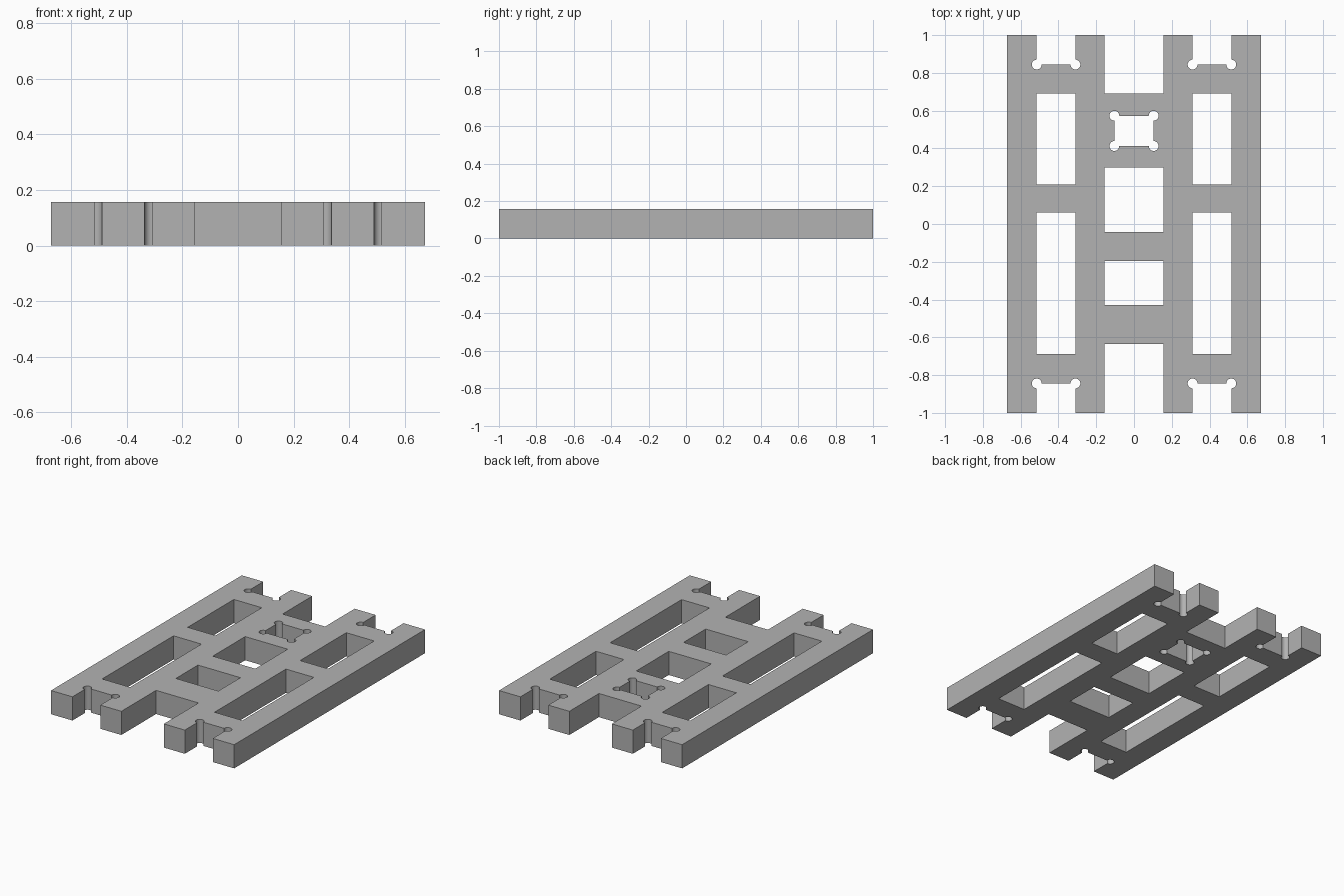
import bpy
import bmesh
import math
from mathutils import Matrix, Vector

cube = bpy.data.objects.get("Cube")
if cube:
    bpy.data.objects.remove(cube, do_unlink=True)

HALF_W, HALF_L, HEIGHT = 0.672, 1.0, 0.157
SLOT_IN, SLOT_OUT = 0.31, 0.515      # side slots, in x
GAP = 0.156                          # half width of the central gap
NOTCH = 0.844                        # depth of the end notches, in y
HOLE_R = 0.026
BEYOND = 1.2


def add_box(bm, x0, x1, y0, y1, z0, z1):
    size = Vector((x1 - x0, y1 - y0, z1 - z0))
    centre = Vector((x0 + x1, y0 + y1, z0 + z1)) / 2
    bmesh.ops.create_cube(bm, size=1, matrix=Matrix.Translation(centre) @ Matrix.Diagonal(size).to_4x4())


def add_pocket(bm, x0, x1, y0, y1):
    add_box(bm, x0, x1, y0, y1, -0.1, HEIGHT + 0.1)


def add_hole(bm, x, y):
    bmesh.ops.create_cone(bm, cap_ends=True, segments=32, radius1=HOLE_R, radius2=HOLE_R,
                          depth=0.5, matrix=Matrix.Translation((x, y, HEIGHT / 2)))


def to_object(bm, name):
    mesh = bpy.data.meshes.new(name)
    bm.to_mesh(mesh)
    bm.free()
    obj = bpy.data.objects.new(name, mesh)
    bpy.context.collection.objects.link(obj)
    return obj


# Solid plate
bm = bmesh.new()
add_box(bm, -HALF_W, HALF_W, -HALF_L, HALF_L, 0, HEIGHT)
plate = to_object(bm, "slotted_plate")

# Rectangular openings: side slots and end notches, then the central column
bm = bmesh.new()
for x0, x1 in ((SLOT_IN, SLOT_OUT), (-SLOT_OUT, -SLOT_IN)):
    for y0, y1 in ((NOTCH, BEYOND), (0.208, 0.692), (-0.689, 0.06), (-BEYOND, -NOTCH)):
        add_pocket(bm, x0, x1, y0, y1)
for y0, y1 in ((0.69, BEYOND), (-0.042, 0.298), (-0.197, -0.429)[::-1], (-BEYOND, -0.636)):
    add_pocket(bm, -GAP, GAP, y0, y1)
SQUARE_X, SQUARE_Y = 0.104, (0.413, 0.573)
add_pocket(bm, -SQUARE_X, SQUARE_X, *SQUARE_Y)
pockets = to_object(bm, "pocket_cutter")

# Round corner reliefs
bm = bmesh.new()
for side in (-1, 1):
    for y in (-NOTCH, NOTCH):
        for x in (SLOT_IN, SLOT_OUT):
            add_hole(bm, side * x, y)
    for y in SQUARE_Y:
        add_hole(bm, side * SQUARE_X, y)
holes = to_object(bm, "corner_hole_cutter")

# Cut the plate and bake the result
for cutter in (pockets, holes):
    cutter.hide_render = True
    mod = plate.modifiers.new(cutter.name, 'BOOLEAN')
    mod.operation = 'DIFFERENCE'
    mod.solver = 'EXACT'
    mod.object = cutter
depsgraph = bpy.context.evaluated_depsgraph_get()
baked = bpy.data.meshes.new_from_object(plate.evaluated_get(depsgraph))
plate.modifiers.clear()
plate.data = baked
for cutter in (pockets, holes):
    bpy.data.objects.remove(cutter, do_unlink=True)

# Plain grey material
grey = bpy.data.materials.new("plain_grey")
grey.use_nodes = True
colour = (0.45, 0.45, 0.45, 1)
grey.diffuse_color = colour
grey.node_tree.nodes["Principled BSDF"].inputs["Base Color"].default_value = colour
plate.data.materials.clear()
plate.data.materials.append(grey)

# Smooth hole walls, sharp edges elsewhere
bpy.ops.object.select_all(action='DESELECT')
plate.select_set(True)
bpy.context.view_layer.objects.active = plate
bpy.ops.object.shade_smooth_by_angle(angle=math.radians(30))
